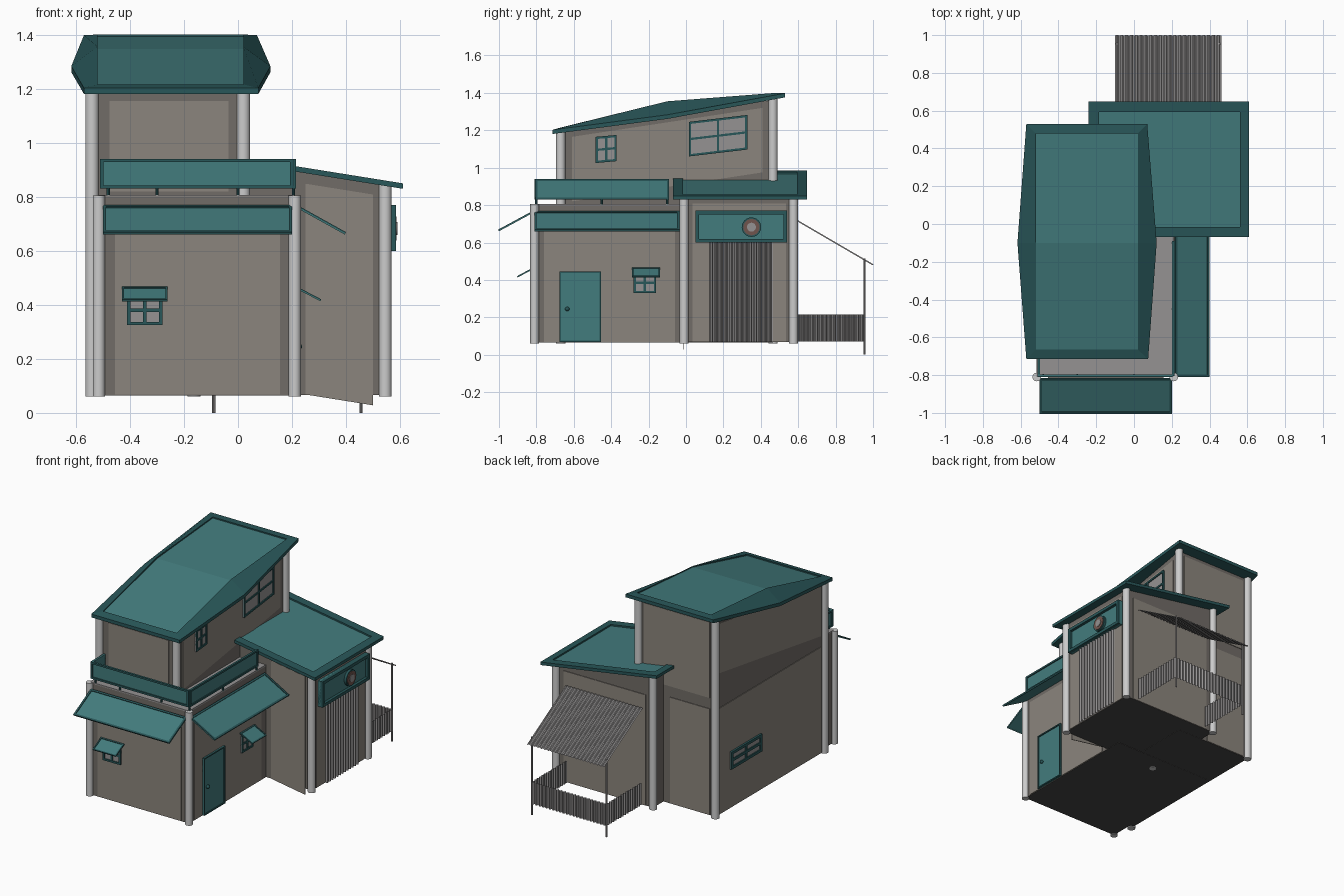
import bpy, bmesh, math
from mathutils import Vector as V

if "Cube" in bpy.data.objects:
    bpy.data.objects.remove(bpy.data.objects["Cube"])


def material(name, r, g, b):
    m = bpy.data.materials.new(name)
    m.diffuse_color = (r, g, b, 1)
    m.use_nodes = True
    m.node_tree.nodes["Principled BSDF"].inputs["Base Color"].default_value = m.diffuse_color
    return m


TEAL = material("teal", .055, .2, .205)
DARK = material("dark_teal", .022, .095, .1)
WALL = material("wall", .26, .235, .205)
TRIM = material("wall_border", .165, .15, .135)
BASE = material("floor", .06, .06, .06)
METAL = material("metal", .3, .29, .29)
RUST = material("rust", .16, .09, .075)


def finish(name, bm, mats):
    bmesh.ops.recalc_face_normals(bm, faces=bm.faces)
    me = bpy.data.meshes.new(name)
    bm.to_mesh(me)
    bm.free()
    for m in mats:
        me.materials.append(m)
    ob = bpy.data.objects.new(name, me)
    bpy.context.collection.objects.link(ob)
    return ob


def add_slab(bm, o, u, v, w, mat=0):
    """Parallelepiped from a corner and three edge vectors."""
    o, u, v, w = map(V, (o, u, v, w))
    base = [o, o + u, o + u + v, o + v]
    lo = [bm.verts.new(p) for p in base]
    hi = [bm.verts.new(p + w) for p in base]
    loops = [lo, hi] + [[lo[i], lo[i - 1], hi[i - 1], hi[i]] for i in range(4)]
    for f in loops:
        bm.faces.new(f).material_index = mat


def slab(name, o, u, v, w, mat):
    bm = bmesh.new()
    add_slab(bm, o, u, v, w)
    return finish(name, bm, [mat])


def framed(name, o, u, v, b=.012, t=.014, fill=TEAL, rim=DARK, cross=False):
    """Plate with a raised rim, optionally with window bars; faces along u x v."""
    o, u, v = V(o), V(u), V(v)
    n, bu, bv = u.cross(v).normalized(), u.normalized() * b, v.normalized() * b
    bm = bmesh.new()
    add_slab(bm, o, u, v, n * t * .5, 0)
    for p in (o, o + v - bv):
        add_slab(bm, p, u, bv, n * t, 1)
    for p in (o + bv, o + u - bu + bv):
        add_slab(bm, p, bu, v - 2 * bv, n * t, 1)
    if cross:
        add_slab(bm, o + u / 2 - bu / 2, bu, v, n * t * .9, 1)
        add_slab(bm, o + v / 2 - bv / 2, u, bv, n * t * .9, 1)
    return finish(name, bm, [fill, rim])


def prism(name, x0, x1, y0, y1, z0, top):
    """Block whose top follows a height function."""
    bm = bmesh.new()
    c = [(x0, y0), (x1, y0), (x1, y1), (x0, y1)]
    lo = [bm.verts.new((x, y, z0)) for x, y in c]
    hi = [bm.verts.new((x, y, top(x, y))) for x, y in c]
    bm.faces.new(lo).material_index = 1
    bm.faces.new(hi)
    for i in range(4):
        bm.faces.new([lo[i], lo[i - 1], hi[i - 1], hi[i]])
    return finish(name, bm, [TRIM, BASE])


def roof(name, outer, inner, t, drop):
    """Rimmed roof with a sunken panel; loops run right side then left side."""
    bm = bmesh.new()
    n = len(outer)
    rings = [[bm.verts.new(V(p) - V((0, 0, d))) for p in loop]
             for loop, d in ((outer, t), (outer, 0), (inner, 0), (inner, drop))]
    for a, b in zip(rings, rings[1:]):
        for i in range(n):
            bm.faces.new([a[i - 1], a[i], b[i], b[i - 1]])
    for ring, mat in ((rings[0], 0), (rings[3], 1)):
        for i in range(n // 2 - 1):
            f = bm.faces.new([ring[i], ring[i + 1], ring[n - 2 - i], ring[n - 1 - i]])
            f.material_index = mat
    return finish(name, bm, [DARK, TEAL])


def corrugated(name, o, u, v, waves, amp=.007):
    o, u, v = V(o), V(u), V(v)
    n = u.cross(v).normalized()
    bm = bmesh.new()
    prev = None
    for i in range(waves * 4 + 1):
        p = o + u * i / (waves * 4) + n * amp * (0, 1, 1, 0)[i % 4]
        cur = [bm.verts.new(p), bm.verts.new(p + v)]
        if prev:
            bm.faces.new([prev[0], cur[0], cur[1], prev[1]])
        prev = cur
    return finish(name, bm, [METAL])


def rod(name, p, q, r, mat=None, sides=14):
    p, q = V(p), V(q)
    bpy.ops.mesh.primitive_cylinder_add(vertices=sides, radius=r, depth=(q - p).length,
                                        location=(p + q) / 2,
                                        rotation=(q - p).to_track_quat('Z', 'Y').to_euler())
    ob = bpy.context.object
    ob.name = name
    if mat:
        ob.data.materials.append(mat)
    bpy.ops.object.shade_smooth_by_angle()
    return ob


# wall blocks
tower_z = lambda x, y: 1.19 + (y + .67) * .152
annex_z = lambda x, y: .93 - x * .16
prism("ground_floor", -.515, .21, -.81, .1, .065, lambda x, y: .80)
prism("tower", -.54, .02, -.67, .465, .066, tower_z)
prism("annex", -.163, .545, -.01, .575, .067, annex_z)
slab("balcony_floor", (-.515, -.81, .797), (.725, 0, 0), (0, .8, 0), (0, 0, .01), METAL)

# lighter wall panels inside the darker borders
e = .004
panels = [
    ("front", (-.455, -.81, .068), (.61, 0, 0), (0, 0, .67), (0, -e, 0)),
    ("side", (.21, -.76, .068), (0, .7, 0), (0, 0, .67), (e, 0, 0)),
    ("tower_front", (-.475, -.67, .82), (.44, 0, 0), (0, 0, .335), (0, -e, 0)),
    ("tower_right", (.02, -.61, .82), (0, 1.02, .155), (0, 0, .345), (e, 0, 0)),
    ("tower_left_low", (-.54, -.63, .068), (0, 1.06, 0), (0, 0, .7), (-e, 0, 0)),
    ("tower_left_high", (-.54, -.63, .84), (0, 1.06, .16), (0, 0, .33), (-e, 0, 0)),
    ("tower_back_low", (-.5, .465, .068), (.29, 0, 0), (0, 0, .7), (0, e, 0)),
    ("tower_back_high", (-.5, .465, .84), (.48, 0, 0), (0, 0, .5), (0, e, 0)),
    ("annex_front", (.25, -.01, .068), (.25, 0, -.04), (0, 0, .78), (0, -e, 0)),
    ("annex_right", (.545, .035, .068), (0, .5, 0), (0, 0, .74), (e, 0, 0)),
    ("annex_back", (-.11, .575, .068), (.6, 0, 0), (0, 0, .73), (0, e, 0)),
]
for n, o, u, v, w in panels:
    slab(n + "_wall_panel", o, u, v, w, WALL)

# corner posts
for x in (-.515, .21):
    rod("ground_floor_post", (x, -.81, .06), (x, -.81, .805), .023)
for x, y, z in ((-.54, -.67, .06), (.02, -.67, .8), (-.54, .465, .06), (.02, .465, .9)):
    rod("tower_post", (x, y, z), (x, y, tower_z(x, y) + .01), .025)
for x in (-.163, .545):
    for y in (-.01, .575):
        rod("annex_post", (x, y, .06), (x, y, annex_z(x, y)), .024)

# roofs
roof("tower_roof",
     [(.075, -.715, 1.202), (.12, -.1, 1.283), (.07, .53, 1.398),
      (-.57, .53, 1.398), (-.617, -.1, 1.283), (-.57, -.715, 1.202)],
     [(.02, -.665, 1.216), (.02, -.1, 1.355), (.02, .48, 1.4),
      (-.52, .48, 1.4), (-.52, -.1, 1.355), (-.52, -.665, 1.216)], .022, .008)


def annex_loop(x0, x1, y0, y1):
    return [(x, y, .947 - .16 * x) for x, y in ((x1, y0), (x1, y1), (x0, y1), (x0, y0))]


roof("annex_roof", annex_loop(-.24, .61, -.07, .648), annex_loop(-.185, .56, -.015, .593), .02, .01)

# balcony rails on small stubs
framed("front_rail", (-.51, -.797, .83), (.715, 0, 0), (0, 0, .11))
framed("right_rail", (.2, -.805, .83), (0, .715, 0), (0, 0, .11))
framed("left_rail", (-.497, -.67, .83), (0, -.135, 0), (0, 0, .11))
for x, y in ((-.48, -.8), (-.3, -.8), (0, -.8), (.205, -.8), (.205, -.45), (.205, -.1)):
    rod("rail_stub", (x, y, .8), (x, y, .84), .006, DARK, 8)

# large awnings
framed("front_awning", (-.5, -1, .66), (.7, 0, 0), (0, .185, .1), t=.01)
framed("side_awning", (.395, -.81, .66), (0, .775, 0), (-.18, 0, .1), t=.01)

# windows with small awnings
framed("front_window", (-.41, -.813, .325), (.13, 0, 0), (0, 0, .11), fill=METAL, cross=True)
framed("front_window_awning", (-.43, -.9, .413), (.17, 0, 0), (0, .088, .047), .008, .008)
framed("side_window", (.213, -.28, .33), (0, .12, 0), (0, 0, .11), fill=METAL, cross=True)
framed("side_window_awning", (.305, -.29, .413), (0, .15, 0), (-.09, 0, .047), .008, .008)

# plain windows, the tower ones follow the roof slope
framed("tower_small_window", (.023, -.483, 1.025), (0, .112, .01), (0, 0, .14), fill=METAL, cross=True)
framed("tower_large_window", (.023, .015, 1.06), (0, .313, .037), (0, 0, .185), fill=METAL, cross=True)
framed("left_window", (-.543, .32, .325), (0, -.32, 0), (0, 0, .115), .018, fill=METAL, cross=True)

# door and knob
framed("door", (.213, -.675, .068), (0, .22, 0), (0, 0, .378), .008)
bpy.ops.mesh.primitive_uv_sphere_add(segments=12, ring_count=8, radius=.012, location=(.225, -.635, .245))
bpy.context.object.name = "door_knob"
bpy.context.object.data.materials.append(DARK)
bpy.ops.object.shade_smooth_by_angle()

# blank sign board with a round ornament
framed("sign_board", (.548, .05, .6), (0, .49, 0), (0, 0, .17), .02, .036)
for r, d, m in ((.052, .582, DARK), (.044, .586, RUST), (.024, .59, METAL)):
    rod("sign_disc", (.56, .35, .682), (d, .35, .682), r, m, 24)

# roller shutter, back awning and fence of corrugated sheet
corrugated("shutter", (.551, .125, .068), (0, .34, 0), (0, 0, .535), 13, .012)
corrugated("back_awning", (-.1, .595, .713), (.562, 0, 0), (0, .403, -.235), 22)
corrugated("back_fence", (-.09, .955, .07), (.545, 0, 0), (0, 0, .145), 22, .009)
for x in (-.09, .455):
    corrugated("side_fence", (x, .59, .07), (0, .365, 0), (0, 0, .145), 15, .009)
    rod("awning_pole", (x, .955, 0), (x, .955, .515), .006, METAL, 8)
